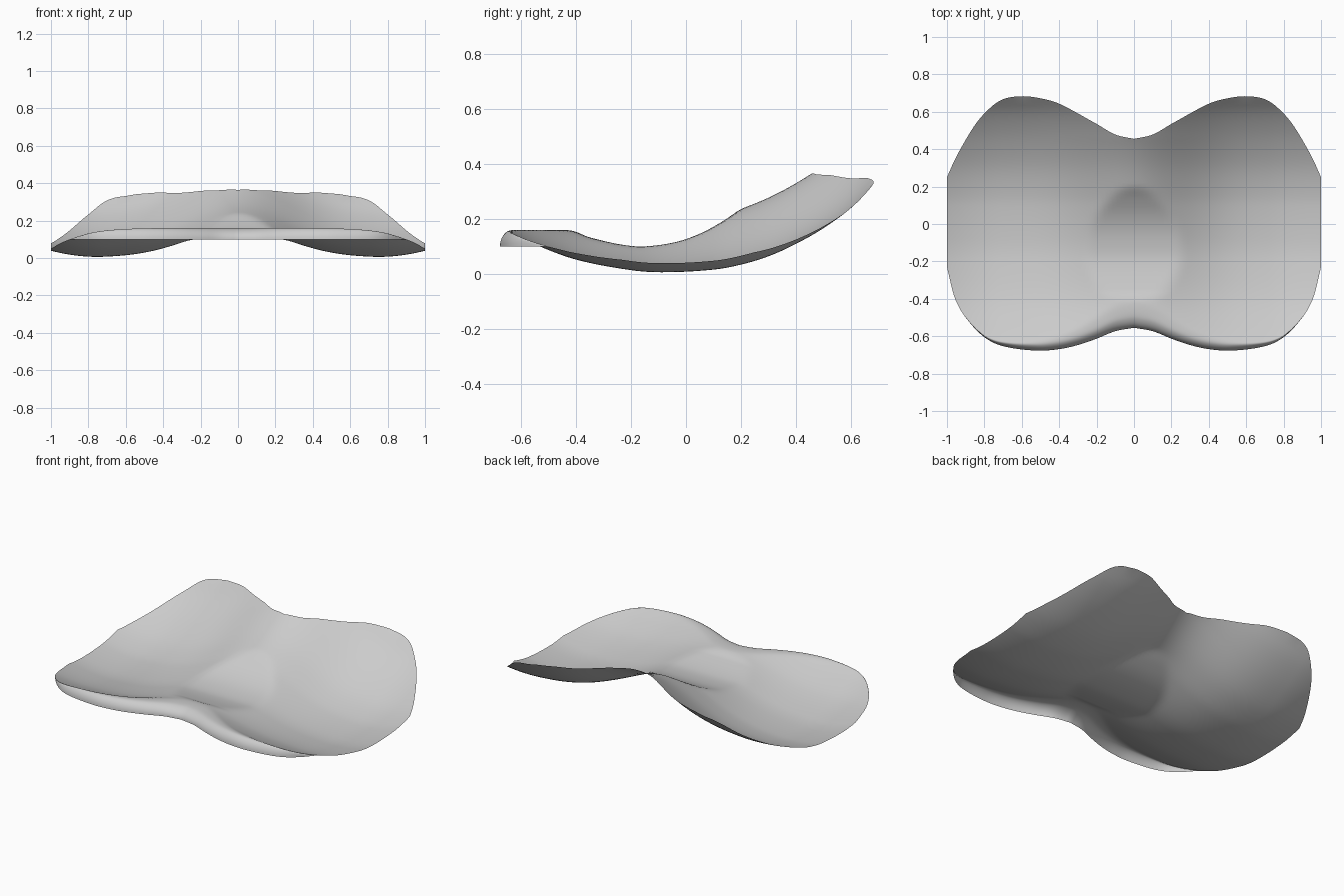
import bpy
import bmesh
import math

cube = bpy.data.objects.get("Cube")
if cube:
    bpy.data.objects.remove(cube)


def curve(points):
    """Smooth interpolating function through (position, value) points."""
    last = len(points) - 1

    def slope(i):
        a, b = points[max(i - 1, 0)], points[min(i + 1, last)]
        return (b[1] - a[1]) / (b[0] - a[0])

    def evaluate(p):
        i = 0
        while i < last - 1 and p > points[i + 1][0]:
            i += 1
        (start, low), (end, high) = points[i], points[i + 1]
        span = end - start
        t = min(max((p - start) / span, 0), 1)
        ease = t * t * (3 - 2 * t)
        leave = t * (1 - t) ** 2 * span * slope(i)
        arrive = t * t * (t - 1) * span * slope(i + 1)
        return low + (high - low) * ease + leave + arrive

    return evaluate


def soft_min(a, b, blend=0.012):
    h = max(blend - abs(a - b), 0) / blend
    return min(a, b) - h * h * blend / 4


# Plan outline of one half: front and back edges
front_edge = curve([(0, -.555), (.1, -.573), (.2, -.613), (.3, -.647), (.4, -.669),
                    (.52, -.677), (.7, -.653), (.8, -.605), (.9, -.5), (.96, -.39), (1, -.23)])
back_edge = curve([(0, .455), (.1, .478), (.2, .535), (.4, .643), (.5, .672), (.6, .683),
                   (.7, .667), (.77, .62), (.85, .53), (.95, .36), (1, .25)])

# Side profiles: trough of each lobe, height of the middle ridge, hollow cut in the ridge
trough = curve([(-.68, .172), (-.55, .106), (-.4, .05), (-.2, .011), (-.08, .003), (.1, .012),
                (.2, .03), (.3, .06), (.4, .105), (.5, .162), (.6, .235), (.68, .314)])
ridge = curve([(-.68, .08), (-.42, .108), (-.1, .155), (.2, .207), (.46, .23)])
hollow = curve([(-.7, .162), (-.5, .162), (-.42, .16), (-.35, .133), (-.2, .102), (-.1, .105),
                (0, .127), (.1, .172), (.2, .242), (.3, .36), (.7, .8)])


def height(x, y, inset):
    z = trough(y) + ridge(y) * math.exp(-(x / .375) ** 2)
    z += .036 * (max(x - .72, 0) / .28) ** 2
    z = soft_min(z, hollow(y))
    # rolled front lip
    width = .05 + .04 * math.exp(-(x / .25) ** 2)
    near = max(1 - inset / width, 0)
    lip = .1 + .062 * math.sqrt(1 - near * near)
    return soft_min(z, lip, .006) if inset < width * 2 else z


COLUMNS, ROWS = 70, 90
bm = bmesh.new()
grid = []
for i in range(COLUMNS + 1):
    x = math.sin(i / COLUMNS * math.pi / 2)
    front, back = front_edge(x), back_edge(x)
    column = []
    for j in range(ROWS + 1):
        inset = (back - front) * (j / ROWS) ** 1.6
        y = front + inset
        column.append(bm.verts.new((x, y, height(x, y, inset))))
    grid.append(column)
for left, right in zip(grid, grid[1:]):
    for j in range(ROWS):
        bm.faces.new((left[j], right[j], right[j + 1], left[j + 1]))
mesh = bpy.data.meshes.new("contoured_shell")
bm.to_mesh(mesh)
bm.free()

shell = bpy.data.objects.new("contoured_shell", mesh)
bpy.context.collection.objects.link(shell)
mirror = shell.modifiers.new("Mirror", "MIRROR")
mirror.use_clip = True
mesh.shade_smooth()

# Plain grey finish
grey = bpy.data.materials.new("light_grey")
grey.use_nodes = True
colour = (.6, .6, .6, 1)
grey.diffuse_color = colour
grey.node_tree.nodes["Principled BSDF"].inputs["Base Color"].default_value = colour
mesh.materials.append(grey)
